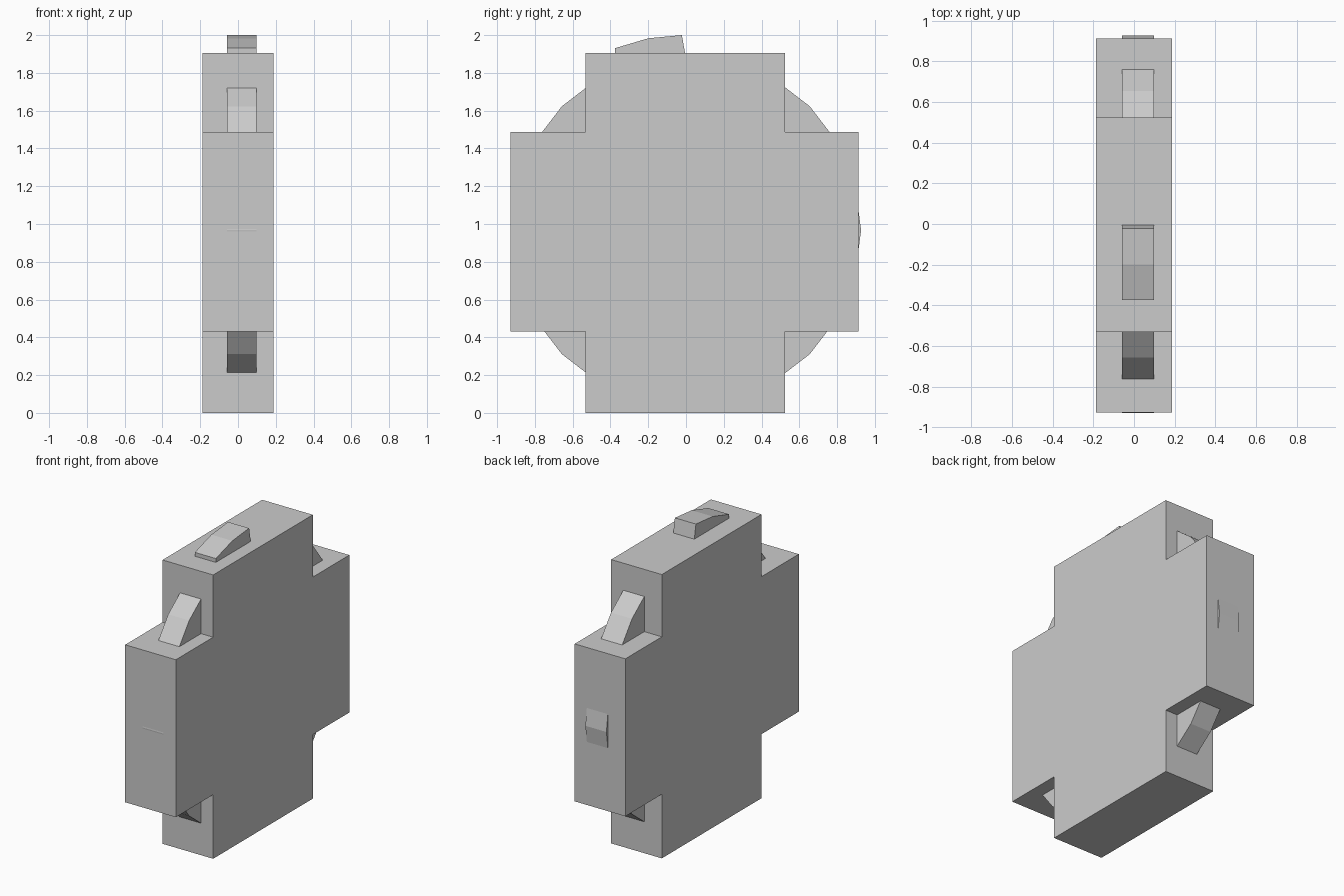
import bpy, bmesh, math

if "Cube" in bpy.data.objects:
    bpy.data.objects.remove(bpy.data.objects["Cube"])


def extrude_x(name, profile, x0, x1):
    """Solid made from a closed (y, z) profile swept from x0 to x1."""
    bm = bmesh.new()
    face = bm.faces.new([bm.verts.new((x0, y, z)) for y, z in profile])
    res = bmesh.ops.extrude_face_region(bm, geom=[face])
    verts = [g for g in res["geom"] if isinstance(g, bmesh.types.BMVert)]
    bmesh.ops.translate(bm, verts=verts, vec=(x1 - x0, 0, 0))
    bmesh.ops.recalc_face_normals(bm, faces=bm.faces)
    mesh = bpy.data.meshes.new(name)
    bm.to_mesh(mesh)
    bm.free()
    obj = bpy.data.objects.new(name, mesh)
    bpy.context.collection.objects.link(obj)
    return obj


# Cross-shaped slab
F, B = -0.928, 0.912       # arm ends
f, b = -0.532, 0.525       # column sides
lo, hi, top = 0.43, 1.487, 1.905
cross = [(f, 0), (b, 0), (b, lo), (B, lo), (B, hi), (b, hi),
         (b, top), (f, top), (f, hi), (F, hi), (F, lo), (f, lo)]
extrude_x("cross_body", cross, -0.188, 0.188)

# 24-sided wheel embedded in the slab, showing at the notches and back
R, cy, cz = 0.928, -0.001, 0.967
wheel = [(cy + R * math.cos(math.radians(15 * i)),
          cz + R * math.sin(math.radians(15 * i))) for i in range(24)]
extrude_x("inner_wheel", wheel, -0.058, 0.098)

# Raised tooth on top
tooth = [(-0.375, 1.85), (0.005, 1.85), (-0.005, 1.905),
         (-0.022, 2.0), (-0.2, 1.983), (-0.375, 1.931)]
extrude_x("top_tooth", tooth, -0.058, 0.098)
